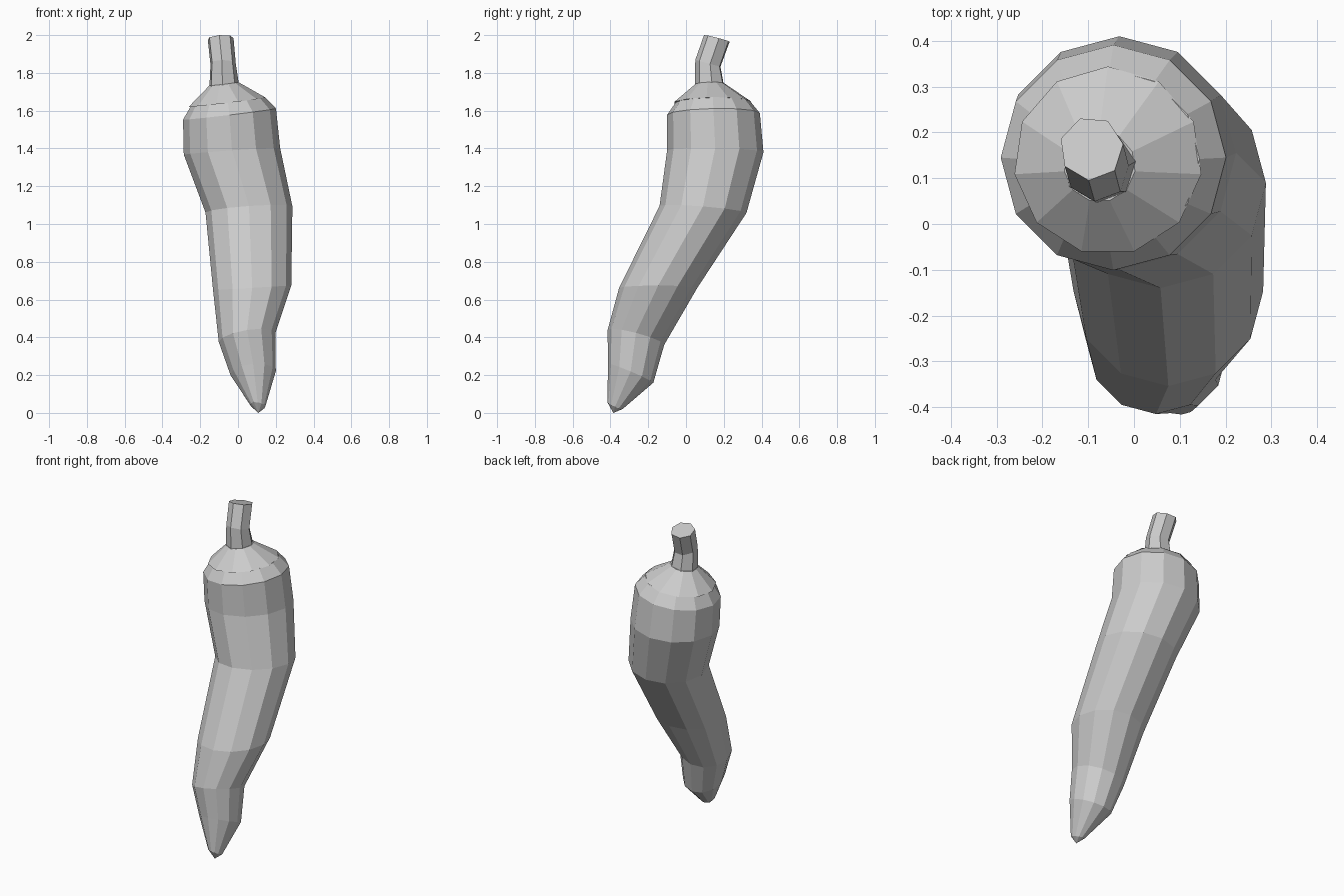
import bpy, bmesh, math

if "Cube" in bpy.data.objects:
    bpy.data.objects.remove(bpy.data.objects["Cube"])


def loft(name, rings, sides, turn=0.0, tip=None):
    """Skin tilted rings (x, y, z, radius, slope_x, slope_y), bottom to top."""
    bm = bmesh.new()
    loops = []
    for x, y, z, r, sx, sy in rings:
        loop = []
        for i in range(sides):
            a = math.radians(turn) + 2 * math.pi * i / sides
            dx, dy = r * math.cos(a), r * math.sin(a)
            loop.append(bm.verts.new((x + dx, y + dy, z + dx * sx + dy * sy)))
        loops.append(loop)
    for lo, hi in zip(loops, loops[1:]):
        for i in range(sides):
            j = (i + 1) % sides
            bm.faces.new((lo[i], lo[j], hi[j], hi[i]))
    if tip:
        t = bm.verts.new(tip)
        for i in range(sides):
            bm.faces.new((t, loops[0][(i + 1) % sides], loops[0][i]))
    else:
        bm.faces.new(loops[0][::-1])
    bm.faces.new(loops[-1])
    bmesh.ops.recalc_face_normals(bm, faces=bm.faces[:])
    me = bpy.data.meshes.new(name)
    bm.to_mesh(me)
    bm.free()
    ob = bpy.data.objects.new(name, me)
    bpy.context.collection.objects.link(ob)
    return ob


# Curved, tapering pepper body
loft("pepper_body", [
    (0.104, -0.376, 0.038, 0.040, -0.15, -0.45),
    (0.080, -0.293, 0.210, 0.120, 0.08, -0.42),
    (0.048, -0.265, 0.400, 0.150, 0.16, -0.26),
    (0.075, -0.147, 0.662, 0.207, 0.06, 0.00),
    (0.058, 0.090, 1.077, 0.230, 0.07, -0.08),
    (-0.032, 0.155, 1.385, 0.255, 0.07, -0.02),
    (-0.045, 0.145, 1.582, 0.246, 0.12, 0.02),
    (-0.053, 0.142, 1.648, 0.196, 0.12, 0.02),
], 12, tip=(0.108, -0.385, 0.0))

# Leafy cap overhanging the shoulder
loft("cap", [
    (-0.057, 0.138, 1.645, 0.206, 0.12, 0.02),
    (-0.075, 0.126, 1.742, 0.078, 0.12, 0.03),
], 11, turn=90)

# Bent stem
loft("stem", [
    (-0.075, 0.126, 1.735, 0.080, 0.12, 0.03),
    (-0.080, 0.118, 1.850, 0.069, 0.00, -0.27),
    (-0.093, 0.165, 1.982, 0.070, 0.06, -0.26),
], 7, turn=8)
